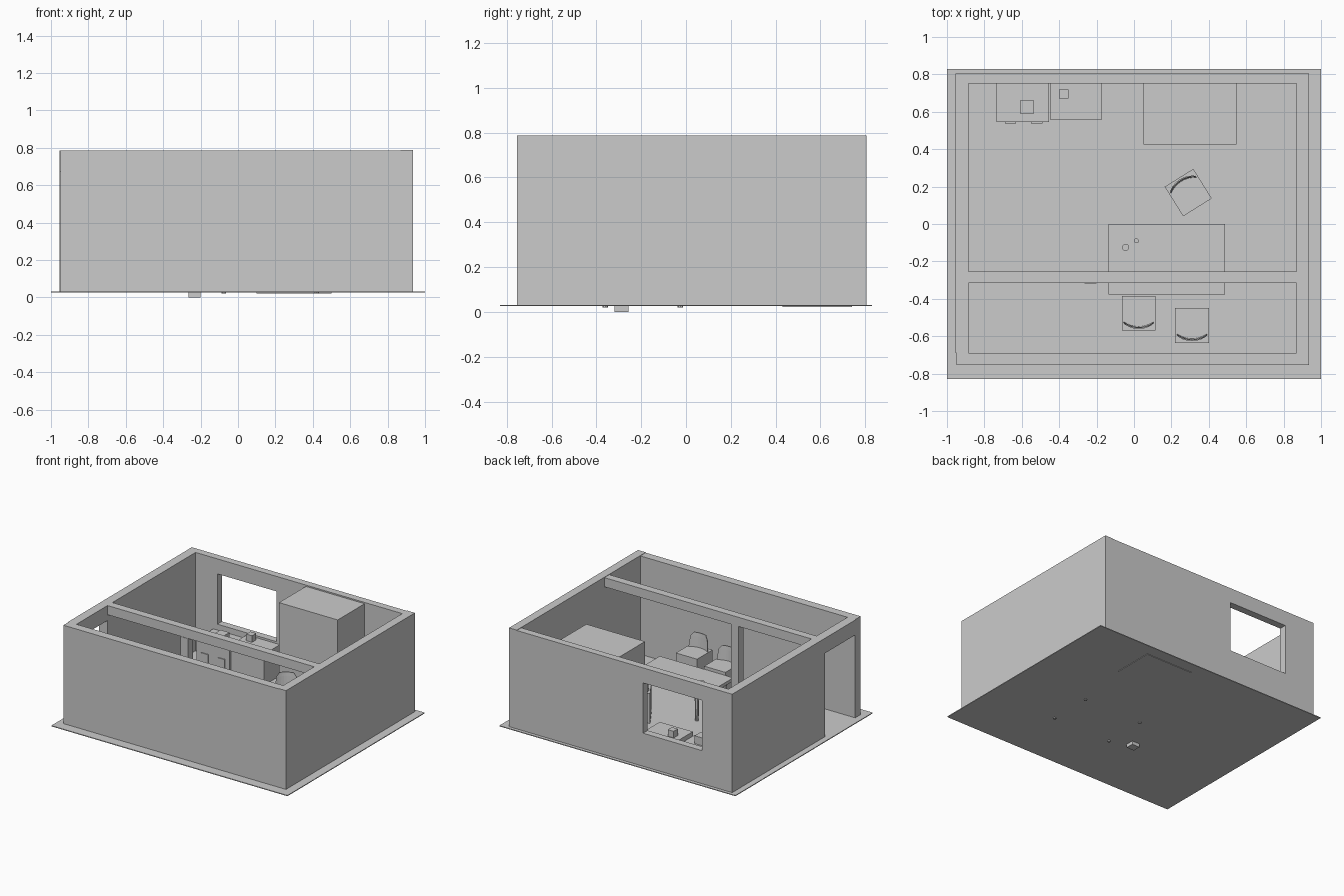
import bpy, bmesh, math
from mathutils import Matrix

if "Cube" in bpy.data.objects:
    bpy.data.objects.remove(bpy.data.objects["Cube"])

F = 0.03   # floor level
H = 0.785  # wall top


def finish(name, bm):
    bmesh.ops.recalc_face_normals(bm, faces=bm.faces)
    me = bpy.data.meshes.new(name)
    bm.to_mesh(me)
    bm.free()
    ob = bpy.data.objects.new(name, me)
    bpy.context.collection.objects.link(ob)
    return ob


def box(name, x0, x1, y0, y1, z0, z1):
    bm = bmesh.new()
    bmesh.ops.create_cube(bm, size=1)
    for v in bm.verts:
        v.co = (x1 if v.co.x > 0 else x0, y1 if v.co.y > 0 else y0, z1 if v.co.z > 0 else z0)
    return finish(name, bm)


def cone(name, x, y, r0, r1, z0, z1, n=12):
    bm = bmesh.new()
    bmesh.ops.create_cone(bm, cap_ends=True, segments=n, radius1=r0, radius2=r1, depth=z1 - z0,
                          matrix=Matrix.Translation((x, y, (z0 + z1) / 2)))
    return finish(name, bm)


# Floor slab
box("floor", -1, 1, -0.83, 0.83, 0.026, 0.032)

# Outer walls, with a doorway on the left and a window at the back
box("front_wall", -0.95, 0.87, -0.755, -0.69, F, H)
box("right_wall", 0.87, 0.935, -0.755, 0.805, F, H + 0.003)
box("left_wall", -0.955, -0.885, -0.315, 0.805, F, H)
box("door_lintel", -0.955, -0.885, -0.69, -0.315, 0.67, H)
box("back_wall_left", -0.885, -0.7, 0.75, 0.805, F, H)
box("back_wall_right", -0.2, 0.87, 0.75, 0.805, F, H)
box("window_sill_wall", -0.7, -0.2, 0.75, 0.805, F, 0.285)
box("window_lintel", -0.7, -0.2, 0.75, 0.805, 0.67, H)

# Cross beam carried by a post
box("beam", -0.885, 0.87, -0.315, -0.255, 0.715, H)
box("post", -0.265, -0.2, -0.318, -0.257, 0, 0.715)

# Kitchen counters with doors and small items
box("cabinet", -0.735, -0.455, 0.545, 0.75, F, 0.24)
for i, x in enumerate((-0.66, -0.52)):
    box(f"cabinet_door_{i}", x - 0.03, x + 0.03, 0.538, 0.545, 0.06, 0.15)
box("cabinet_item", -0.61, -0.535, 0.59, 0.66, 0.24, 0.30)
box("counter", -0.45, -0.17, 0.56, 0.75, F, 0.27)
box("counter_item", -0.40, -0.35, 0.67, 0.72, 0.27, 0.32)

# Chimney block, its base and the flared hearth slab
box("chimney", 0.05, 0.547, 0.425, 0.75, F, 0.775)
box("chimney_base", 0.1, 0.5, 0.43, 0.74, 0.022, 0.05)
bm = bmesh.new()
vs = [bm.verts.new((x, y, 0.03)) for x, y in ((-0.065, 0.75), (-0.005, 0.37), (0.607, 0.37), (0.665, 0.75))]
ext = bmesh.ops.extrude_face_region(bm, geom=[bm.faces.new(vs)])
for v in ext["geom"]:
    if isinstance(v, bmesh.types.BMVert):
        v.co.z = 0.036
finish("hearth", bm)

# Table with tapered legs and two cups
box("table_top", -0.135, 0.487, -0.378, 0, 0.215, 0.24)
for i, (x, y) in enumerate(((-0.075, -0.37), (-0.075, -0.02), (0.42, -0.37), (0.42, -0.02))):
    cone(f"table_leg_{i}", x, y + (0.01 if y < -0.2 else -0.005), 0.012, 0.016, 0.02, 0.215, 8)
cone("large_cup", -0.045, -0.125, 0.016, 0.019, 0.24, 0.285)
cone("small_cup", 0.013, -0.09, 0.011, 0.013, 0.24, 0.27)


# Chair: block seat and a curved, tapering back on its -y side
def chair(name, x, y, angle):
    M = Matrix.Translation((x, y, 0)) @ Matrix.Rotation(angle, 4, 'Z')
    box(name + "_seat", -0.09, 0.09, -0.093, 0.093, F, 0.26).matrix_world = M
    bm = bmesh.new()
    n, rows = 8, []
    for z, w, lean in ((0.26, 0.08, 0.0), (0.34, 0.072, -0.004), (0.37, 0.05, -0.006)):
        for off in (0, 0.007):
            row = []
            for i in range(n + 1):
                t = i / n * 2 - 1
                row.append(bm.verts.new((t * w, -0.078 + 0.025 * (t * w / 0.08) ** 2 + off + lean, z)))
            rows.append(row)
    outer, inner = rows[0::2], rows[1::2]
    for k in range(2):
        for g in (outer, inner):
            for i in range(n):
                bm.faces.new((g[k][i], g[k][i + 1], g[k + 1][i + 1], g[k + 1][i]))
        for i in (0, n):
            bm.faces.new((outer[k][i], inner[k][i], inner[k + 1][i], outer[k + 1][i]))
    for k in (0, 2):
        for i in range(n):
            bm.faces.new((outer[k][i], outer[k][i + 1], inner[k][i + 1], inner[k][i]))
    finish(name + "_back", bm).matrix_world = M


chair("left_chair", 0.025, -0.477, 0)
chair("right_chair", 0.31, -0.542, 0)
chair("turned_chair", 0.29, 0.168, math.radians(212))
